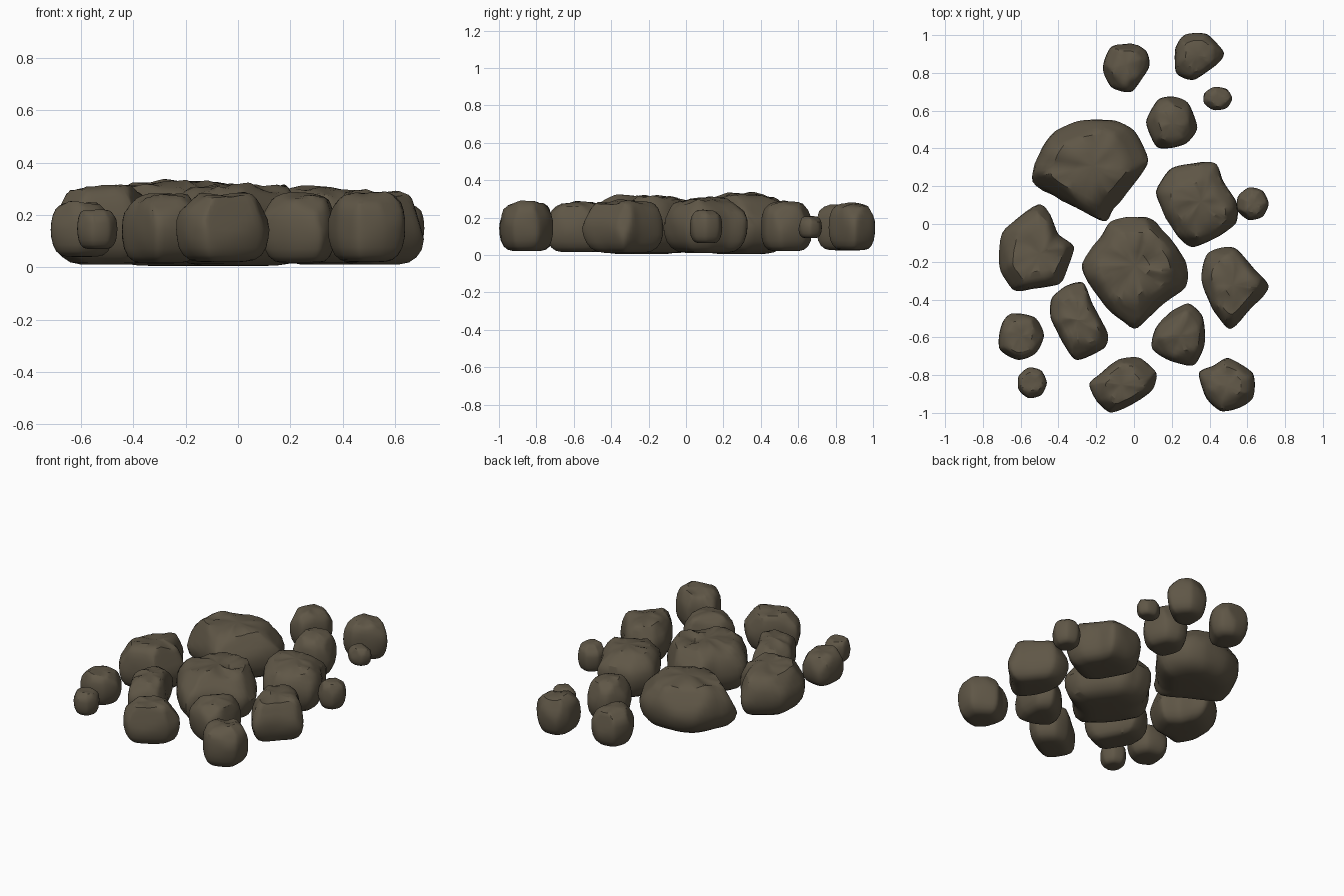
import bpy, bmesh, math, random
from mathutils import Vector, noise

if "Cube" in bpy.data.objects:
    bpy.data.objects.remove(bpy.data.objects["Cube"])

random.seed(4)
mat = bpy.data.materials.new("dark_brown_stone")
mat.diffuse_color = (0.115, 0.094, 0.062, 1)
mat.use_nodes = True
mat.node_tree.nodes["Principled BSDF"].inputs["Base Color"].default_value = mat.diffuse_color

# side profile: (height fraction, outline scale), smooth below, blunt chipped shoulder on top
PROFILE = [(0, .28), (.005, .5), (.03, .68), (.10, .83), (.21, .93), (.35, .985), (.48, 1.0),
           (.62, .985), (.75, .94), (.86, .87), (.93, .79), (.97, .68), (.99, .5), (1.0, .28)]


def smooth_loop(pts, n):
    """Closed, tightened Catmull-Rom curve resampled to n points."""
    out, m = [], len(pts)
    for k in range(n):
        t = k / n * m
        i, f = int(t), t - int(t)
        a, b, c, d = (Vector(pts[(i + j) % m]) for j in (-1, 0, 1, 2))
        t1, t2 = (c - a) * .36, (d - b) * .36
        out.append(b * (2*f**3 - 3*f**2 + 1) + t1 * (f**3 - 2*f**2 + f)
                   + c * (3*f**2 - 2*f**3) + t2 * (f**3 - f**2))
    return out


def stone(name, z0, z1, pts):
    n = 56
    loop = smooth_loop(pts, n)
    c = sum(loop, Vector((0, 0))) / n
    size = sum((p - c).length for p in loop) / n
    k = min(1, size / .2)
    bm = bmesh.new()

    def rough(x, y, z, f):
        # lumps and a jagged top
        p = Vector((x, y, z))
        lump = noise.noise(p * 5.5) * .04 + noise.noise(p * 12) * .025
        r = Vector((x - c.x, y - c.y))
        side = 1 + lump * .9 * (.02 if f < .03 else 1)
        top = max(0, (f - .6) / .4) ** 1.3
        crack = abs(noise.noise(Vector((x * 8, y * 8, 3.1))))
        dz = top * k * (lump * .55 - crack * .04)
        return bm.verts.new((c.x + r.x * side, c.y + r.y * side, z + dz))

    rings = []
    for f, s in PROFILE:
        z = z0 + (z1 - z0) * f
        rings.append([rough(c.x + (p.x - c.x) * s, c.y + (p.y - c.y) * s, z, f) for p in loop])
    for a, b in zip(rings, rings[1:]):
        for i in range(n):
            j = (i + 1) % n
            bm.faces.new((a[i], a[j], b[j], b[i]))
    low, high = rough(c.x, c.y, z0, 0), rough(c.x, c.y, z1, 1)
    for i in range(n):
        j = (i + 1) % n
        bm.faces.new((low, rings[0][j], rings[0][i]))
        bm.faces.new((high, rings[-1][i], rings[-1][j]))
    # hewn facets: press points beyond a slanted plane back onto it
    start = random.uniform(0, math.tau)
    for i in range(9):
        a = start + i * math.tau / 9 + random.uniform(-.3, .3)
        d = Vector((math.cos(a), math.sin(a), random.uniform(.25, 1.3))).normalized()
        far = max(d.dot(v.co) for v in bm.verts)
        limit = far - random.uniform(.05, .13) * size
        for v in bm.verts:
            over = d.dot(v.co) - limit
            if over > 0:
                v.co -= d * over * .9
    bmesh.ops.recalc_face_normals(bm, faces=bm.faces)
    me = bpy.data.meshes.new(name)
    bm.to_mesh(me)
    bm.free()
    me.materials.append(mat)
    ob = bpy.data.objects.new(name, me)
    bpy.context.collection.objects.link(ob)
    bpy.ops.object.select_all(action='DESELECT')
    ob.select_set(True)
    bpy.context.view_layer.objects.active = ob
    bpy.ops.object.shade_smooth_by_angle(angle=math.radians(30))


def pebble(name, x, y, rx, ry, z0, z1):
    stone(name, z0, z1, [(x + rx * math.cos(a), y + ry * math.sin(a))
                         for a in (-i * math.tau / 7 for i in range(7))])


# large slabs
stone("slab_back_left", .005, .325, [(-.42, .49), (-.29, .54), (-.12, .55), (0, .49), (.075, .33),
      (-.01, .20), (-.10, .09), (-.155, .01), (-.33, .10), (-.54, .22), (-.50, .37)])
stone("slab_centre", .005, .32, [(0, .04), (.12, .015), (.28, -.2), (.27, -.33), (.13, -.44),
      (0, -.55), (-.155, -.43), (-.275, -.23), (-.18, -.08), (-.12, .015)])
stone("slab_right", .01, .31, [(.2, .29), (.32, .32), (.43, .32), (.47, .23), (.54, .12),
      (.54, 0), (.42, -.08), (.3, -.125), (.21, -.04), (.115, .16)])
stone("slab_left", .01, .31, [(-.51, .10), (-.445, .05), (-.40, -.05), (-.315, -.12), (-.35, -.24),
      (-.40, -.32), (-.525, -.34), (-.635, -.355), (-.71, -.24), (-.69, -.04)])
# medium stones
stone("stone_right_front", .01, .29, [(.39, -.155), (.53, -.125), (.645, -.245), (.715, -.335),
      (.63, -.44), (.51, -.55), (.415, -.45), (.355, -.29)])
stone("stone_left_front", .015, .285, [(-.365, -.33), (-.27, -.315), (-.22, -.42), (-.14, -.58),
      (-.16, -.66), (-.30, -.715), (-.355, -.66), (-.44, -.5), (-.435, -.39)])
stone("stone_inner_front", .015, .28, [(.2, -.46), (.29, -.425), (.365, -.49), (.37, -.635),
      (.32, -.745), (.2, -.73), (.095, -.66), (.115, -.555)])
stone("stone_front", .02, .28, [(-.08, -.715), (.03, -.71), (.115, -.79), (.095, -.88), (-.02, -.965),
      (-.12, -1.0), (-.19, -.945), (-.235, -.85), (-.19, -.80)])
stone("stone_front_right", .02, .285, [(.5, -.71), (.63, -.79), (.63, -.915), (.565, -.97),
      (.46, -.995), (.38, -.92), (.345, -.79), (.42, -.75)])
stone("stone_back_inner", .02, .285, [(.125, .655), (.2, .675), (.285, .64), (.335, .51),
      (.285, .43), (.2, .40), (.12, .41), (.065, .54)])
# small stones
stone("stone_back_left", .025, .27, [(-.12, .935), (-.01, .955), (.065, .915), (.08, .83),
      (-.01, .70), (-.12, .725), (-.165, .825)])
stone("stone_back_right", .025, .275, [(.27, 1.0), (.385, 1.005), (.475, .91), (.44, .845),
      (.32, .765), (.225, .80), (.22, .925)])
stone("stone_far_left", .04, .255, [(-.65, -.475), (-.525, -.495), (-.475, -.59), (-.52, -.685),
      (-.615, -.72), (-.71, -.66), (-.70, -.53)])
# pebbles
pebble("pebble_front_left", -.54, -.84, .08, .083, .07, .228)
pebble("pebble_right", .627, .107, .085, .088, .063, .238)
pebble("pebble_back", .443, .665, .078, .063, .09, .208)
